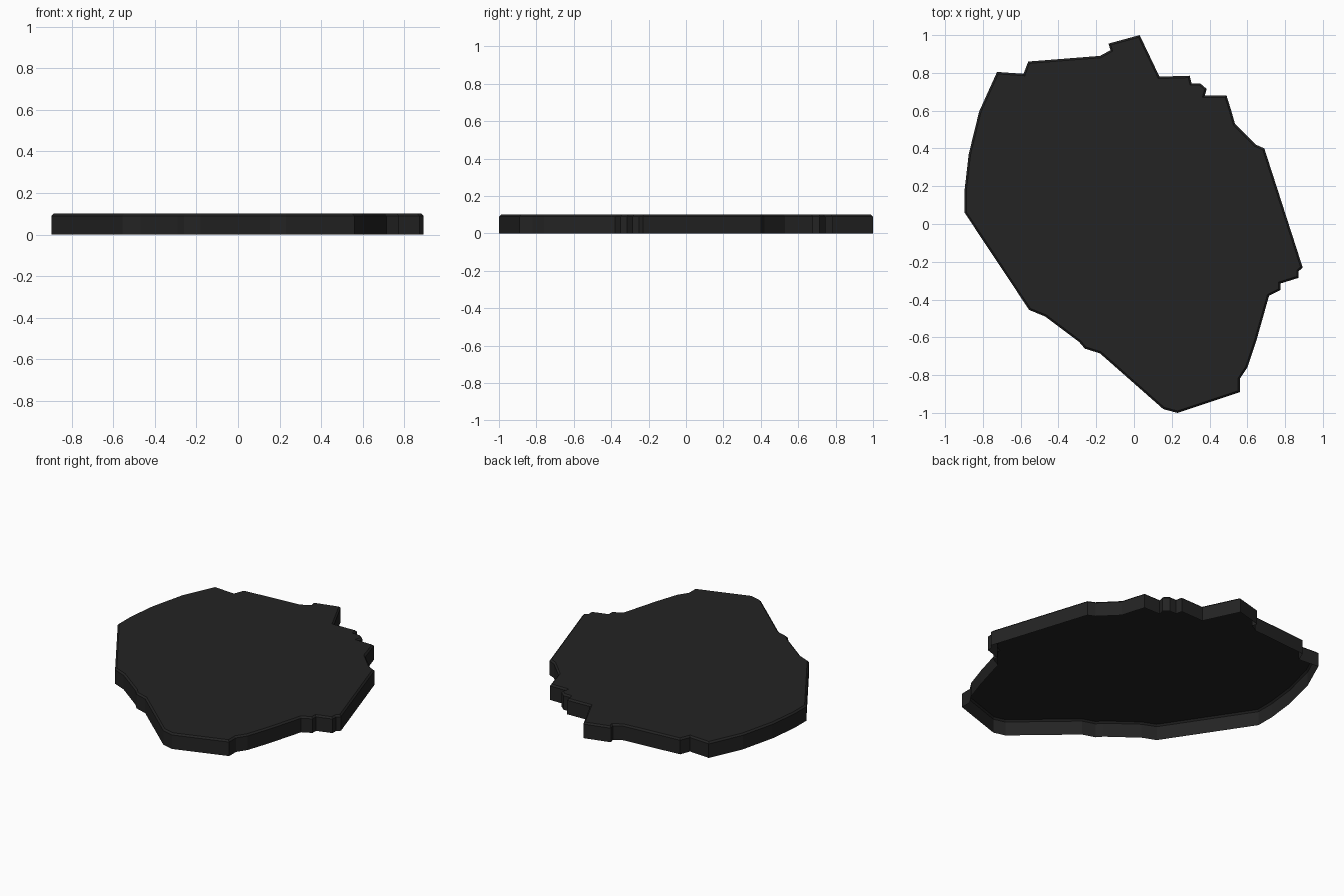
import bpy, bmesh

if "Cube" in bpy.data.objects:
    bpy.data.objects.remove(bpy.data.objects["Cube"])

HEIGHT, BEVEL = 0.10, 0.01

# Irregular outline seen from above, clockwise from the back tip
OUTLINE = [
    (0.03, 1.0), (0.135, 0.78), (0.295, 0.785), (0.305, 0.745), (0.35, 0.745),
    (0.385, 0.715), (0.375, 0.68), (0.49, 0.68), (0.515, 0.6), (0.535, 0.53),
    (0.59, 0.475), (0.645, 0.42), (0.69, 0.40), (0.893, -0.23), (0.872, -0.25),
    (0.872, -0.285), (0.775, -0.315), (0.775, -0.35), (0.715, -0.38),
    (0.65, -0.61), (0.60, -0.76), (0.56, -0.82), (0.56, -0.89), (0.23, -1.0),
    (0.155, -0.98), (-0.18, -0.685), (-0.26, -0.66), (-0.29, -0.625),
    (-0.47, -0.49), (-0.555, -0.455), (-0.897, 0.06), (-0.897, 0.18),
    (-0.875, 0.37), (-0.82, 0.595), (-0.725, 0.805), (-0.585, 0.795),
    (-0.56, 0.86), (-0.18, 0.89), (-0.125, 0.92), (-0.135, 0.955),
]

mat = bpy.data.materials.new("charcoal")
mat.diffuse_color = (0.017, 0.017, 0.017, 1)
mat.use_nodes = True
mat.node_tree.nodes["Principled BSDF"].inputs["Base Color"].default_value = mat.diffuse_color

bm = bmesh.new()
# Top face, wound to face up
top = bm.faces.new([bm.verts.new((x, y, HEIGHT - BEVEL)) for x, y in reversed(OUTLINE)])
rim = list(top.edges)

# Side walls down to the ground, underside left open
walls = bmesh.ops.extrude_edge_only(bm, edges=rim)["geom"]
for v in walls:
    if isinstance(v, bmesh.types.BMVert):
        v.co.z = 0

# Small chamfer round the top edge
bmesh.ops.inset_region(bm, faces=[top], thickness=BEVEL, use_even_offset=True, use_boundary=True)
for v in top.verts:
    v.co.z = HEIGHT

bmesh.ops.recalc_face_normals(bm, faces=bm.faces[:])
top.normal_update()
if top.normal.z < 0:
    bmesh.ops.reverse_faces(bm, faces=bm.faces[:])

mesh = bpy.data.meshes.new("rock_slab")
bm.to_mesh(mesh)
bm.free()
mesh.materials.append(mat)
slab = bpy.data.objects.new("rock_slab", mesh)
bpy.context.collection.objects.link(slab)
